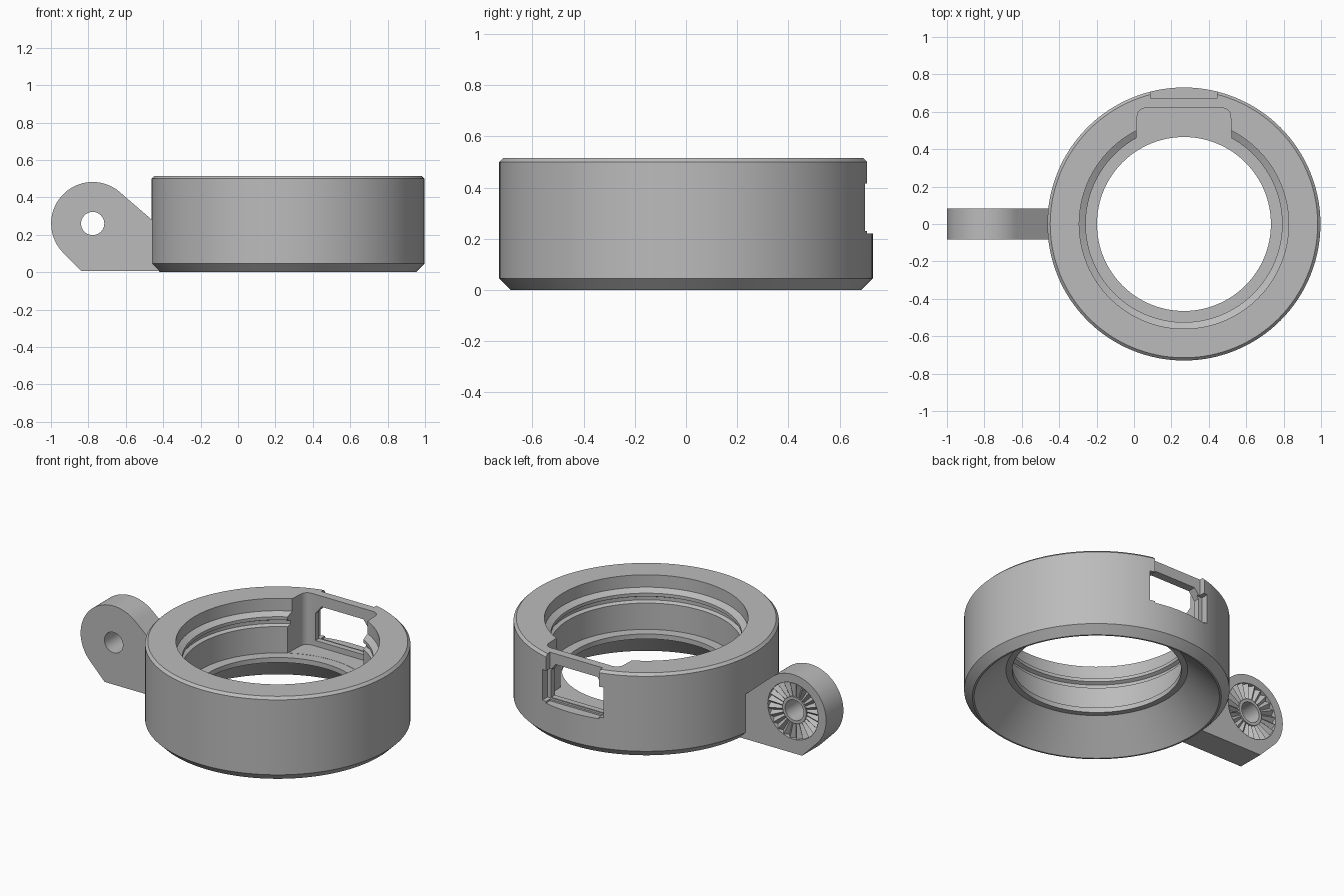
import bpy, bmesh, math
from mathutils import Vector

if "Cube" in bpy.data.objects:
    bpy.data.objects.remove(bpy.data.objects["Cube"])

GREY = (0.5, 0.5, 0.5, 1)
grey = bpy.data.materials.new("plain grey")
grey.use_nodes = True
grey.diffuse_color = GREY
grey.node_tree.nodes["Principled BSDF"].inputs["Base Color"].default_value = GREY

CX = 0.267               # ring axis
AX, AZ = -0.777, 0.26    # arm pivot


def make(name, bm, recalc=True):
    if recalc:
        bmesh.ops.recalc_face_normals(bm, faces=bm.faces)
    mesh = bpy.data.meshes.new(name)
    bm.to_mesh(mesh)
    bm.free()
    mesh.materials.append(grey)
    ob = bpy.data.objects.new(name, mesh)
    bpy.context.collection.objects.link(ob)
    return ob


def prism(name, pts, lo, hi, axis):
    """Extrude a 2D outline along y (outline in x,z) or z (outline in x,y)."""
    bm = bmesh.new()
    put = (lambda a, b, t: (a, t, b)) if axis == "y" else (lambda a, b, t: (a, b, t))
    face = bm.faces.new([bm.verts.new(put(a, b, lo)) for a, b in pts])
    out = bmesh.ops.extrude_face_region(bm, geom=[face])
    moved = [g for g in out["geom"] if isinstance(g, bmesh.types.BMVert)]
    bmesh.ops.translate(bm, verts=moved, vec=Vector(put(0, 0, hi - lo)))
    return make(name, bm)


def arc(cx, cy, r, start, end, n):
    steps = [math.radians(start + (end - start) * i / n) for i in range(n + 1)]
    return [(cx + r * math.cos(a), cy + r * math.sin(a)) for a in steps]


def rect(x0, x1, y0, y1):
    return [(x0, y0), (x1, y0), (x1, y1), (x0, y1)]


def disc(r):
    return arc(AX, AZ, r, 0, 360, 48)[:-1]


def cut(ob, *cutters):
    bpy.context.view_layer.objects.active = ob
    for c in cutters:
        c.hide_render = True
        mod = ob.modifiers.new("cut", "BOOLEAN")
        mod.operation = "DIFFERENCE"
        mod.solver = "EXACT"
        mod.object = c
        bpy.ops.object.modifier_apply(modifier=mod.name)
        bpy.data.objects.remove(c)


def smooth(ob):
    bpy.ops.object.select_all(action="DESELECT")
    ob.select_set(True)
    bpy.context.view_layer.objects.active = ob
    bpy.ops.object.shade_smooth_by_angle(angle=math.radians(25))


# Ring body: revolved section with flared underside, floor lip and inner groove
section = [(0.675, 0), (0.685, 0), (0.73, 0.045), (0.73, 0.5), (0.715, 0.515),
           (0.56, 0.515), (0.56, 0.44), (0.525, 0.42), (0.525, 0.4), (0.545, 0.39),
           (0.545, 0.37), (0.525, 0.36), (0.525, 0.2), (0.465, 0.2), (0.465, 0.17),
           (0.5, 0.17)]
bm = bmesh.new()
verts = [bm.verts.new((CX + r, 0, z)) for r, z in section]
edges = [bm.edges.new((v, verts[i - 1])) for i, v in enumerate(verts)]
bmesh.ops.spin(bm, geom=verts + edges, cent=(CX, 0, 0), axis=(0, 0, 1),
               angle=math.tau, steps=128, use_duplicate=False)
bmesh.ops.remove_doubles(bm, verts=bm.verts, dist=0.0001)
ring = make("ring_body", bm)

# Rear pocket, outer notch, window and side slots
pocket = [(CX - 0.257, 0.4), (CX + 0.257, 0.4)]
pocket += arc(CX + 0.205, 0.575, 0.045, 0, 90, 6) + arc(CX - 0.205, 0.575, 0.045, 90, 180, 6)
window = [(CX - 0.18, 0.235), (CX + 0.18, 0.235), (CX + 0.18, 0.4), (CX + 0.14, 0.45),
          (CX - 0.14, 0.45), (CX - 0.18, 0.4)]
cut(ring,
    prism("pocket_cutter", pocket, 0.201, 0.7, "z"),
    prism("notch_cutter", rect(CX - 0.178, CX + 0.178, 0.67, 0.9), 0.22, 0.7, "z"),
    prism("window_cutter", window, 0.55, 0.8, "y"),
    prism("slot_cutter", rect(CX - 0.205, CX + 0.205, 0.655, 0.9), 0.23, 0.415, "z"))
smooth(ring)

# Side arm: rounded lug tapering into the ring
outline = arc(AX, AZ, 0.222, 48, 225, 40)
outline += [(-0.838, 0.005), (-0.415, 0.005), (-0.42, 0.245)]
arm = prism("side_arm", outline, -0.083, 0.083, "y")
cut(arm,
    prism("recess_cutter", disc(0.17), 0.053, 0.2, "y"),
    prism("bolt_cutter", disc(0.062), -0.3, 0.3, "y"))
smooth(arm)

# Collar around the bolt hole
collar = prism("bolt_collar", disc(0.08), 0.045, 0.07, "y")
cut(collar, prism("collar_cutter", disc(0.062), -0.3, 0.3, "y"))
smooth(collar)

# Radial locking teeth in the recess
TEETH = 24
bm = bmesh.new()
rows = []
for i in range(TEETH * 2):
    a = math.tau * i / (TEETH * 2)
    rows.append([bm.verts.new((AX + r * math.cos(a), y, AZ + r * math.sin(a)))
                 for r, y in ((0.078, 0.066 if i % 2 else 0.056),
                              (0.172, 0.081 if i % 2 else 0.054))])
for i, row in enumerate(rows):
    prev = rows[i - 1]
    bm.faces.new((prev[0], row[0], row[1], prev[1]))
bm.normal_update()
if sum(f.normal.y for f in bm.faces) < 0:
    bmesh.ops.reverse_faces(bm, faces=bm.faces)
make("locking_teeth", bm, recalc=False)
